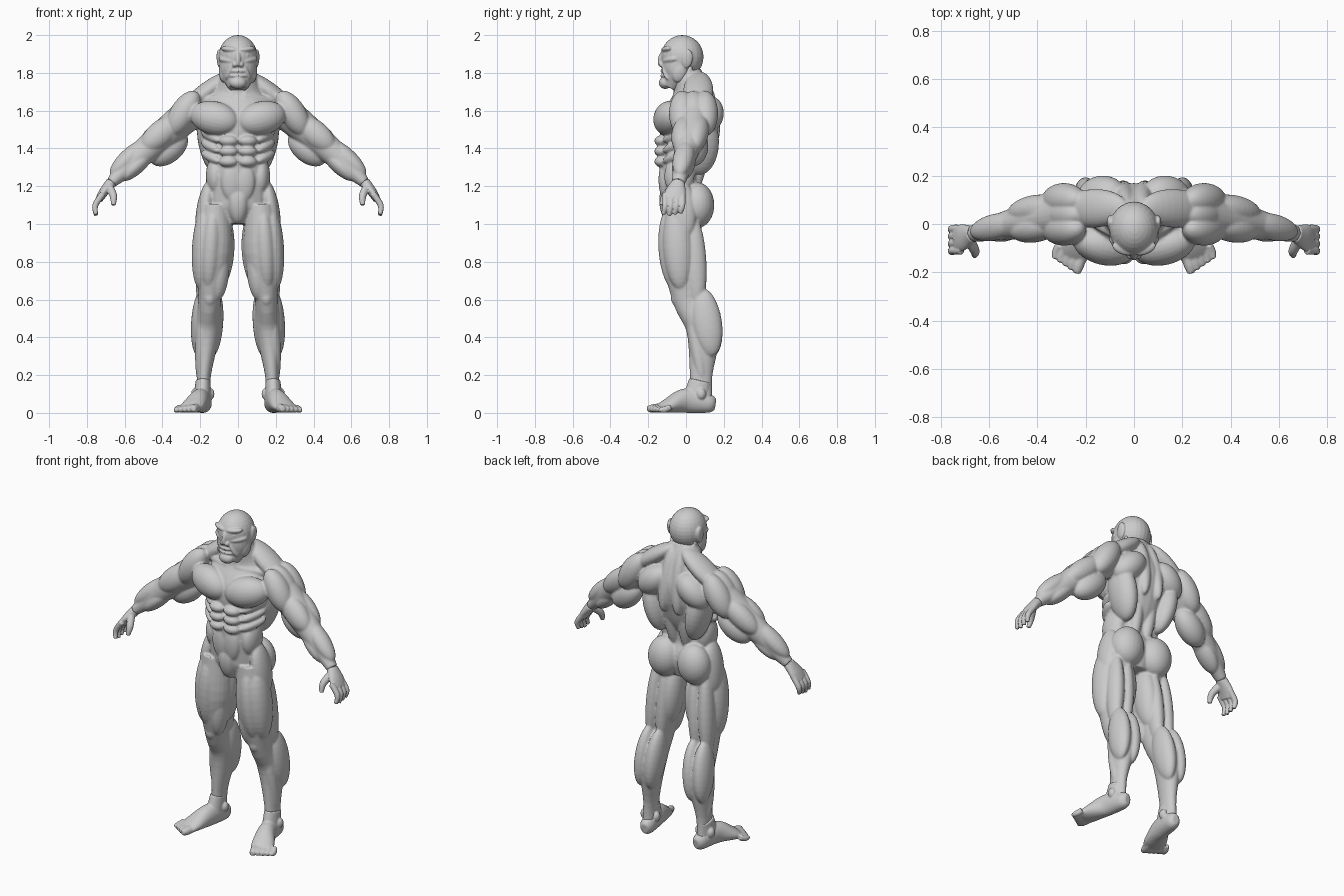
import bpy
import bmesh
import math
from mathutils import Matrix, Vector

cube = bpy.data.objects.get("Cube")
if cube:
    bpy.data.objects.remove(cube, do_unlink=True)

FRONT_BACK = Vector((0, 1, 0))
UP = Vector((0, 0, 1))

grey = bpy.data.materials.new("clay grey")
grey.use_nodes = True
grey.diffuse_color = (.6, .6, .6, 1)
grey.node_tree.nodes["Principled BSDF"].inputs["Base Color"].default_value = grey.diffuse_color


def frame(axis, lean):
    """Rotation whose z follows the axis and whose y leans towards a direction."""
    z = axis.normalized()
    y = (lean - z * lean.dot(z)).normalized()
    return Matrix((y.cross(z), y, z)).transposed()


def spline(points, steps=5):
    """Smooth curve through vectors that hold position, width and depth."""
    padded = [points[0], *points, points[-1]]
    result = []
    for before, start, end, after in zip(padded, padded[1:], padded[2:], padded[3:]):
        leaving, arriving = (end - before) / 2, (after - start) / 2
        for i in range(steps):
            t = i / steps
            blend = t * t * (3 - 2 * t)
            result.append(start.lerp(end, blend)
                          + leaving * (t * (1 - t) ** 2)
                          - arriving * (t * t * (1 - t)))
    return result + [points[-1]]


class Sculpt:
    """Collects overlapping volumes of one side, then mirrors and fuses them."""

    def __init__(self, name, voxel):
        self.name = name
        self.voxel = voxel
        self.bm = bmesh.new()

    def limb(self, *rings, lean=FRONT_BACK, sides=24):
        """Tube through rings of (centre, half width, half depth)."""
        rows = spline([Vector((*centre, wide, deep)) for centre, wide, deep in rings])
        centres = [Vector(row[:3]) for row in rows]
        loops = []
        for i, row in enumerate(rows):
            following = centres[min(i + 1, len(rows) - 1)]
            previous = centres[max(i - 1, 0)]
            turn = frame(following - previous, lean)
            wide, deep = row[3:]
            loop = []
            for k in range(sides):
                angle = math.tau * k / sides
                offset = Vector((wide * math.cos(angle), deep * math.sin(angle), 0))
                loop.append(self.bm.verts.new(centres[i] + turn @ offset))
            loops.append(loop)
        for low, high in zip(loops, loops[1:]):
            for k in range(sides):
                self.bm.faces.new((low[k - 1], low[k], high[k], high[k - 1]))
        self.bm.faces.new(loops[0])
        self.bm.faces.new(loops[-1])

    def muscle(self, origin, insertion, wide, deep, begin=0, finish=1, out=0, fore=0):
        """Ellipsoid along a bone, pushed outward and forward from it."""
        origin, insertion = Vector(origin), Vector(insertion)
        bone = insertion - origin
        turn = frame(bone, FRONT_BACK)
        middle = origin + bone * (begin + finish) / 2 - turn @ Vector((out, fore, 0))
        half_length = bone.length * (finish - begin) / 2
        matrix = (Matrix.Translation(middle) @ turn.to_4x4()
                  @ Matrix.Diagonal((wide, deep, half_length, 1)))
        bmesh.ops.create_uvsphere(self.bm, u_segments=24, v_segments=16,
                                  radius=1, matrix=matrix)

    def finish(self):
        bmesh.ops.recalc_face_normals(self.bm, faces=self.bm.faces[:])
        mesh = bpy.data.meshes.new(self.name)
        self.bm.to_mesh(mesh)
        self.bm.free()
        mesh.materials.append(grey)
        sculpture = bpy.data.objects.new(self.name, mesh)
        bpy.context.collection.objects.link(sculpture)
        mirror = sculpture.modifiers.new("both sides", "MIRROR")
        mirror.use_mirror_merge = False
        fuse = sculpture.modifiers.new("fuse", "REMESH")
        fuse.mode = "VOXEL"
        fuse.voxel_size = self.voxel
        fuse.use_smooth_shade = True
        soften = sculpture.modifiers.new("soften", "SMOOTH")
        soften.factor = .5
        soften.iterations = 3


# Landmarks of the left side
shoulder, elbow, wrist = (.24, .05, 1.6), (.5, 0, 1.38), (.67, -.04, 1.22)
hip, knee, ankle = (.12, -.02, 1.1), (.15, .01, .6), (.18, .08, .15)
nape, blade, armpit = (.03, .07, 1.8), (.22, .1, 1.5), (.18, .08, 1.6)
breastbone, collar, groin = (0, -.12, 1.53), (.02, -.07, 1.64), (0, -.08, 1)
flank, loin = (.12, -.04, 1.15), (.04, .04, 1.16)
deltoid_top, deltoid_tip = (.22, .04, 1.7), (.36, .04, 1.47)

body = Sculpt("body", voxel=.0065)
muscle, limb = body.muscle, body.limb

# Torso core from pelvis to neck
widths = (.08, .16, .16, .15, .17, .2, .2, .13, .09)
depths = (.08, .11, .1, .11, .13, .15, .14, .1, .08)
shifts = (-.01, -.01, -.03, -.03, 0, .01, .03, .03, 0)
limb(*[((0, shift, 1 + level / 10), wide, deep)
       for level, (shift, wide, deep) in enumerate(zip(shifts, widths, depths))])
# Chest, collar bone and neck cord
muscle(breastbone, (.25, -.06, 1.59), wide=.09, deep=.08)
muscle(collar, shoulder, wide=.02, deep=.02, out=.04)
muscle(collar, (.08, .03, 1.84), wide=.025, deep=.025)
# Abdominal rows with the ribs beside them
for row in range(3):
    height = 1.33 + row * .055
    muscle((0, -.135, height), (.1, -.12, height), wide=.03, deep=.04)
    muscle((.1, -.12, height), (.19, 0, height + .05), wide=.026, deep=.03)
# Lower belly and flank
muscle((.04, -.12, 1.32), (.03, -.11, 1.12), wide=.055, deep=.03)
muscle((.02, -.11, 1.2), groin, wide=.045, deep=.045)
muscle((.12, -.03, 1.36), flank, wide=.05, deep=.08)
# Lat, shoulder blade, spine cord and trapezius
muscle(armpit, (.11, .07, 1.26), wide=.065, deep=.1)
muscle((.05, .13, 1.66), blade, wide=.08, deep=.085)
muscle((.05, .1, 1.52), loin, wide=.04, deep=.045)
muscle(nape, (.3, .06, 1.6), wide=.05, deep=.08)
muscle(nape, (.05, .15, 1.42), wide=.045, deep=.06)

# Arm core and the three deltoid heads
limb((shoulder, .09, .1), (elbow, .07, .065), (wrist, .03, .035))
for fore in (-.06, 0, .06):
    muscle(deltoid_top, deltoid_tip, wide=.07, deep=.07, fore=fore)
# Biceps, then lower and rear triceps
muscle(shoulder, elbow, begin=.25, out=.015, fore=.035, wide=.07, deep=.06)
muscle(shoulder, elbow, begin=.3, out=-.07, fore=-.03, wide=.075, deep=.07)
muscle(shoulder, elbow, begin=.2, out=.02, fore=-.04, wide=.065, deep=.06)
# Forearm, upper and lower side
muscle(elbow, wrist, begin=-.25, finish=.9, out=.03, wide=.05, deep=.055)
muscle(elbow, wrist, begin=-.2, finish=.8, out=-.025, wide=.045, deep=.06)

# Leg core
limb((hip, .08, .1), ((.13, -.03, .85), .1, .1), (knee, .06, .08),
     ((.16, .09, .45), .07, .09), ((.18, .08, .2), .037, .06),
     ((.185, .08, .05), .04, .06))
# Buttock and outer hip
muscle((.09, .06, 1.22), (.11, .06, .98), wide=.1, deep=.09)
muscle((.15, -.03, 1.23), (.2, -.01, .92), wide=.045, deep=.075)
# Outer and front quadriceps, teardrop, kneecap
muscle(hip, knee, finish=.9, out=.05, fore=.035, wide=.06, deep=.08)
muscle(hip, knee, finish=.9, out=.01, fore=.06, wide=.06, deep=.08)
muscle(hip, knee, begin=.35, out=-.04, fore=.045, wide=.055, deep=.06)
muscle(hip, knee, begin=.87, finish=1.07, fore=.055, wide=.035, deep=.035)
# Inner thigh, hamstrings, calf heads and shin
muscle(hip, knee, begin=.1, finish=.85, out=-.055, fore=-.015, wide=.06, deep=.08)
for out in (-.03, .04):
    muscle(hip, knee, begin=.1, finish=1.1, out=out, fore=-.05, wide=.045, deep=.06)
    muscle(knee, ankle, begin=-.1, finish=.7, out=out, fore=-.08, wide=.05, deep=.08)
muscle(knee, ankle, out=.02, fore=-.01, wide=.04, deep=.04)
body.finish()

# Hands: palm, thumb and four curled fingers
hands = Sculpt("hands", voxel=.004)
hands.limb((wrist, .03, .035), ((.71, -.055, 1.17), .025, .055),
           ((.735, -.065, 1.13), .02, .055))
hands.limb(((.685, -.06, 1.2), .022, .024), ((.66, -.11, 1.15), .02, .02),
           ((.66, -.13, 1.1), .012, .012), lean=UP)
for finger in range(4):
    y = -.02 - .03 * finger
    tip = 1.045 + .006 * abs(finger - 2)
    hands.limb(((.715, y, 1.16), .017, .017), ((.755, y, 1.1), .016, .016),
               ((.752, y - .01, tip), .011, .011))
hands.finish()

# Feet: heel to ball, instep, ankle bones and five toes
feet = Sculpt("feet", voxel=.005)
feet.limb(((.175, .155, .045), .02, .03), ((.18, .12, .05), .042, .05),
          ((.2, 0, .065), .05, .065), ((.235, -.09, .04), .064, .04),
          ((.255, -.135, .024), .06, .022), lean=UP)
feet.limb(((.185, .075, .17), .04, .06), ((.19, .05, .06), .045, .07))
for side in (.145, .228):
    feet.muscle((side, .08, .13), (side, .08, .07), wide=.02, deep=.025)
for toe in range(5):
    size = .023 - .0015 * toe
    x, y = .215 + .023 * toe, -.12 + .009 * toe
    tip = y - .085 + .006 * toe
    feet.limb(((x, y, .03), size, size), ((x + .016, tip + .03, size), size, size),
              ((x + .022, tip, size), size * .6, size * .6), lean=UP)
feet.finish()

# Head: skull, jaw and chin
head = Sculpt("head", voxel=.0045)
muscle = head.muscle
muscle((0, -.02, 2), (0, -.02, 1.77), wide=.103, deep=.113)
head.limb(((0, -.025, 1.9), .096, .1), ((0, -.045, 1.8), .095, .088),
          ((0, -.085, 1.72), .05, .045))
muscle((0, -.11, 1.78), (0, -.11, 1.715), wide=.045, deep=.034)
# Brow, cheekbone and eye
muscle((0, -.12, 1.92), (.09, -.085, 1.93), wide=.016, deep=.024)
muscle((.025, -.12, 1.86), (.1, -.05, 1.875), wide=.018, deep=.024)
muscle((.04, -.105, 1.91), (.04, -.105, 1.88), wide=.022, deep=.016)
# Nose and nostril
muscle((0, -.115, 1.92), (0, -.14, 1.835), wide=.016, deep=.02)
muscle((.017, -.13, 1.86), (.017, -.13, 1.83), wide=.014, deep=.015)
# Lips and cheek fold
for lip in (1.785, 1.81):
    muscle((-.01, -.13, lip), (.05, -.105, lip), wide=.01, deep=.014)
muscle((.025, -.12, 1.85), (.065, -.095, 1.765), wide=.012, deep=.018)
# Ear and jaw hinge
muscle((.102, .012, 1.925), (.096, 0, 1.825), wide=.014, deep=.03)
muscle((.08, -.02, 1.86), (.075, -.05, 1.75), wide=.024, deep=.04)
head.finish()
